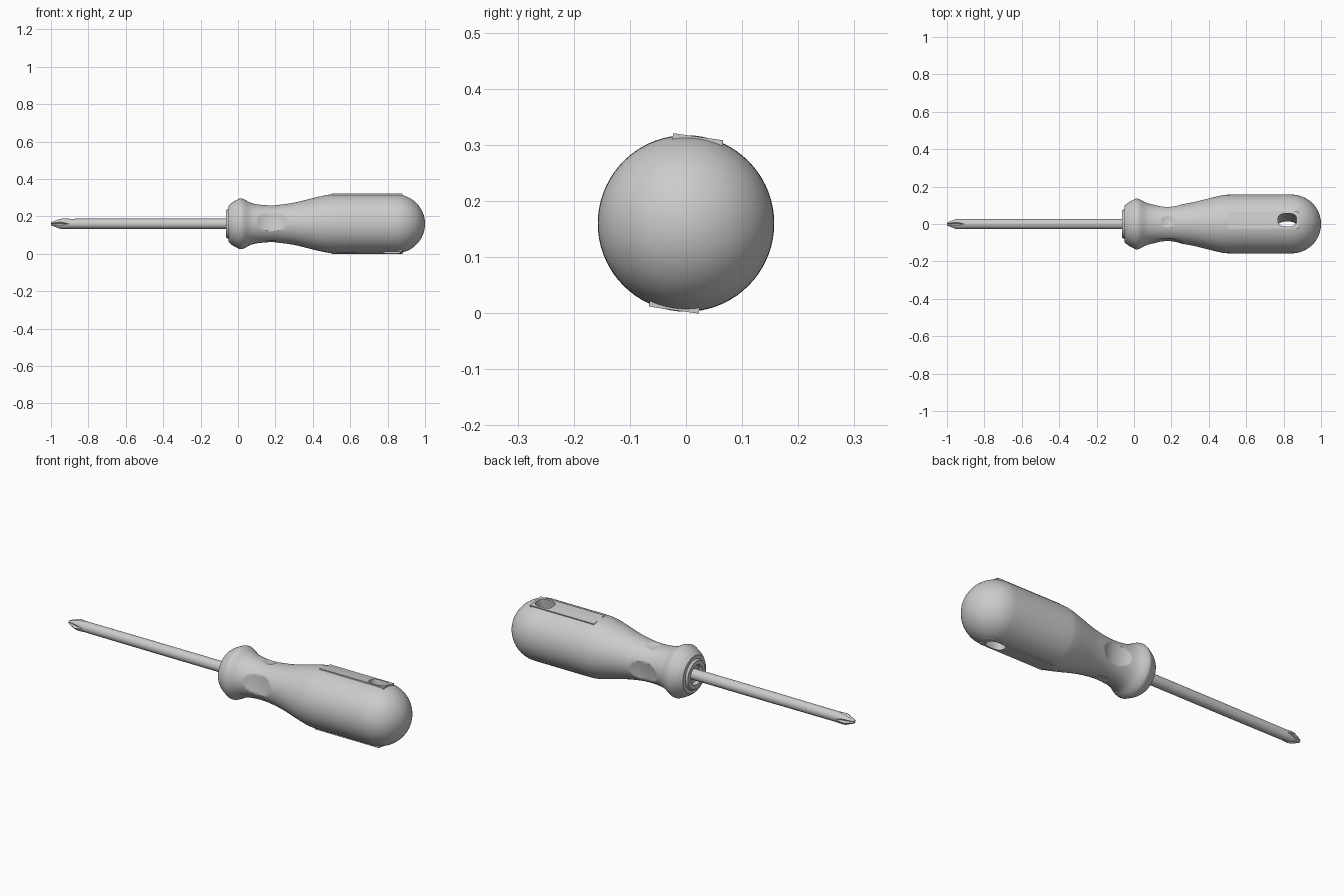
import bpy, bmesh
from math import sin, cos, pi, radians, copysign
from mathutils import Matrix

if "Cube" in bpy.data.objects:
    bpy.data.objects.remove(bpy.data.objects["Cube"])

AXIS_Z = 0.16
ROLL = radians(-8)          # the handle features are rolled slightly about the axis


def make_object(name, bm):
    bmesh.ops.recalc_face_normals(bm, faces=bm.faces)
    mesh = bpy.data.meshes.new(name)
    bm.to_mesh(mesh)
    bm.free()
    ob = bpy.data.objects.new(name, mesh)
    bpy.context.collection.objects.link(ob)
    return ob


def lathe(name, profile, steps):
    """Revolve (x, radius) points around the tool axis."""
    bm = bmesh.new()
    vs = [bm.verts.new((x, 0, r)) for x, r in profile]
    es = [bm.edges.new(p) for p in zip(vs, vs[1:])]
    bmesh.ops.spin(bm, geom=vs + es, cent=(0, 0, 0), axis=(1, 0, 0),
                   angle=2 * pi, steps=steps)
    bmesh.ops.remove_doubles(bm, verts=bm.verts, dist=1e-5)
    bmesh.ops.translate(bm, verts=bm.verts, vec=(0, 0, AXIS_Z))
    return make_object(name, bm)


def spline(pts, n=5):
    """Catmull-Rom curve through the points."""
    p = [pts[0]] + pts + [pts[-1]]
    out = []
    for a, b, c, d in zip(p, p[1:], p[2:], p[3:]):
        for i in range(n):
            t = i / n
            out.append(tuple(0.5 * (2 * b[k] + (c[k] - a[k]) * t
                       + (2 * a[k] - 5 * b[k] + 4 * c[k] - d[k]) * t * t
                       + (3 * b[k] - a[k] - 3 * c[k] + d[k]) * t ** 3) for k in (0, 1)))
    return out + [pts[-1]]


def around(angle):
    return Matrix.Translation((0, 0, AXIS_Z)) @ Matrix.Rotation(angle, 4, 'X')


def boolean(target, other, operation):
    mod = target.modifiers.new("bool", 'BOOLEAN')
    mod.operation, mod.solver, mod.object = operation, 'EXACT', other
    bpy.context.view_layer.objects.active = target
    bpy.ops.object.modifier_apply(modifier=mod.name)
    bpy.data.objects.remove(other)


def smooth(ob, angle):
    bpy.ops.object.select_all(action='DESELECT')
    ob.select_set(True)
    bpy.context.view_layer.objects.active = ob
    bpy.ops.object.shade_smooth_by_angle(angle=radians(angle))


# Handle: recessed nose, flared collar, waisted neck, grip and round end
nose = [(-0.045, 0), (-0.045, 0.045), (-0.063, 0.052), (-0.063, 0.074), (-0.052, 0.08)]
body = spline([(-0.05, 0.098), (-0.03, 0.115), (0.0, 0.131), (0.015, 0.136),
               (0.035, 0.13), (0.07, 0.112), (0.12, 0.102), (0.2, 0.1), (0.3, 0.113),
               (0.4, 0.137), (0.47, 0.153), (0.52, 0.157), (0.68, 0.157), (0.843, 0.157)])
dome = [(0.843 + 0.157 * sin(a), 0.157 * cos(a)) for a in
        (pi / 2 * i / 16 for i in range(1, 16))] + [(1, 0)]
handle = lathe("handle", nose + body + dome, 72)

# Flat pads above and below the grip
bm = bmesh.new()
bmesh.ops.create_cube(bm, size=1, matrix=around(ROLL) @ Matrix.Translation((0.69, 0, 0))
                      @ Matrix.Diagonal((0.38, 0.09, 0.312, 1)))
boolean(handle, make_object("pad", bm), 'UNION')

# Thumb dimples: two large at the sides, two small above and below
for i in range(4):
    large = i % 2 == 1
    a, b, c, floor = (0.103, 0.2, 0.06, 0.083) if large else (0.065, 0.1, 0.05, 0.092)
    bm = bmesh.new()
    bmesh.ops.create_uvsphere(bm, u_segments=48, v_segments=32, radius=1,
                              matrix=around(ROLL + i * pi / 2)
                              @ Matrix.Translation((0.18, 0, floor + c))
                              @ Matrix.Diagonal((a, b, c, 1)))
    boolean(handle, make_object("dimple", bm), 'DIFFERENCE')

# Hanging hole through the end
bm = bmesh.new()
ring = []
for i in range(32):
    t = 2 * pi * (i + 0.5) / 32
    ring.append(bm.verts.new((0.82 + 0.05 * copysign(abs(cos(t)) ** 0.7, cos(t)),
                              0.035 * copysign(abs(sin(t)) ** 0.7, sin(t)), -0.3)))
face = bm.faces.new(ring)
ext = bmesh.ops.extrude_face_region(bm, geom=[face])
bmesh.ops.translate(bm, vec=(0, 0, 0.6),
                    verts=[v for v in ext["geom"] if isinstance(v, bmesh.types.BMVert)])
bm.transform(around(ROLL))
boolean(handle, make_object("hole", bm), 'DIFFERENCE')
smooth(handle, 35)

# Shaft with tapered cross tip
shaft = lathe("shaft", [(-1, 0), (-1, 0.009), (-0.955, 0.027), (-0.94, 0.029),
                        (-0.9, 0.027), (-0.5, 0.028), (-0.04, 0.028), (-0.04, 0)], 32)
for i in range(4):
    bm = bmesh.new()
    bmesh.ops.create_cube(bm, size=1, matrix=around(i * pi / 2)
                          @ Matrix.Translation((-0.95, 0, 0.058))
                          @ Matrix.Rotation(radians(-13), 4, 'Y')
                          @ Matrix.Rotation(pi / 4, 4, 'X')
                          @ Matrix.Diagonal((0.3, 0.0566, 0.0566, 1)))
    boolean(shaft, make_object("flute", bm), 'DIFFERENCE')
smooth(shaft, 30)
